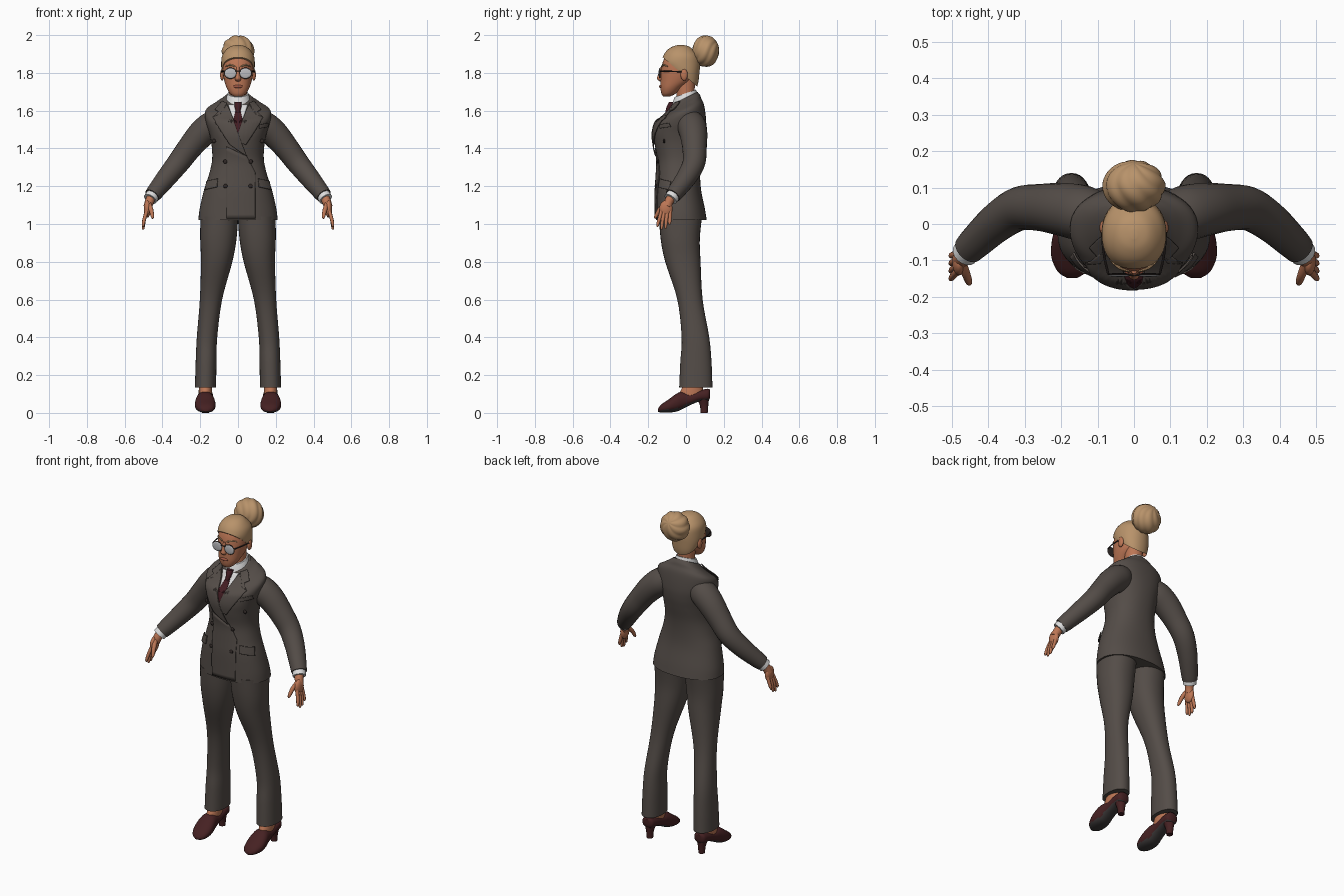
import bpy, bmesh, math
from mathutils import Vector, Matrix
from mathutils.bvhtree import BVHTree

old = bpy.data.objects.get("Cube")
if old:
    bpy.data.objects.remove(old, do_unlink=True)


def material(name, *rgb):
    m = bpy.data.materials.new(name)
    m.use_nodes = True
    m.diffuse_color = (*rgb, 1)
    m.node_tree.nodes["Principled BSDF"].inputs["Base Color"].default_value = (*rgb, 1)
    return m


SUIT = material("suit grey", .088, .073, .064)
SHIRT = material("shirt white", .72, .72, .72)
TIE = material("tie red", .055, .012, .016)
SKIN = material("skin", .5, .18, .09)
LIPS = material("lips", .36, .1, .06)
HAIR = material("blonde hair", .48, .29, .145)
SHOE = material("shoe oxblood", .06, .015, .016)
SOLE = material("sole dark grey", .045, .04, .04)
LENS = material("lens silver", .5, .5, .52)
DARK = material("dark trim", .03, .022, .02)
made = []


# All shapes are drawn in centimetres and scaled to units here
def finish(name, bm, mats, mirror=False, rule=None, thick=0):
    mats = mats if isinstance(mats, list) else [mats]
    for prefix, side in (("left_", 1), ("right_", -1)) if mirror else (("", 1),):
        part = bm.copy()
        bmesh.ops.scale(part, vec=(side * .01, .01, .01), verts=part.verts[:])
        bmesh.ops.recalc_face_normals(part, faces=part.faces[:])
        part.normal_update()
        if rule:
            for f in part.faces:
                f.material_index = rule(f)
        mesh = bpy.data.meshes.new(prefix + name)
        part.to_mesh(mesh)
        part.free()
        ob = bpy.data.objects.new(prefix + name, mesh)
        bpy.context.collection.objects.link(ob)
        for m in mats:
            mesh.materials.append(m)
        if thick:
            mod = ob.modifiers.new("thickness", "SOLIDIFY")
            mod.thickness, mod.offset = thick, 0
        made.append(ob)


# Smooth interpolation between the given rows
def smooth(rows, k=5):
    out, last = [], len(rows) - 1
    for i in range(last):
        near = (rows[max(i - 1, 0)], rows[i], rows[i + 1], rows[min(i + 2, last)])
        for j in range(k):
            t = j / k
            out.append([b + .5 * t * (c - a + t * (2*a - 5*b + 4*c - d + t * (3*b - a - 3*c + d)))
                        for a, b, c, d in zip(*near)])
    return out + [list(rows[-1])]


def skin_rings(rings):
    bm = bmesh.new()
    loops = [[bm.verts.new(p) for p in ring] for ring in rings]
    n = len(loops[0])
    for a, b in zip(loops, loops[1:]):
        for i in range(n):
            bm.faces.new((a[i], a[(i + 1) % n], b[(i + 1) % n], b[i]))
    bm.faces.new(loops[0])
    bm.faces.new(loops[-1])
    bmesh.ops.recalc_face_normals(bm, faces=bm.faces[:])
    return bm


# Rows: position on the axis, centre x, low and high edge, half width
def loft(rows, axis="z", power=2, tilt=0, tilt_from=-50, n=32):
    def bulge(v):
        return math.copysign(abs(v) ** (2 / power), v)
    rings = []
    for t, cx, lo, hi, half in smooth(rows):
        ring = []
        for i in range(n):
            a = math.tau * i / n
            x = cx + half * bulge(math.cos(a))
            d = (lo + hi) / 2 + (hi - lo) / 2 * bulge(math.sin(a))
            lean = tilt * min(max((t - tilt_from) / 10, 0), 1) * d
            ring.append((x, d, t + lean) if axis == "z" else (x, t, d))
        rings.append(ring)
    return skin_rings(rings)


# Rows: x, y, z, radius along a path
def tube(rows, n=16):
    pts = smooth(rows)
    rings = []
    for i, (x, y, z, r) in enumerate(pts):
        ahead = Vector(pts[min(i + 1, len(pts) - 1)][:3]) - Vector(pts[max(i - 1, 0)][:3])
        q = Vector((0, 0, -1)).rotation_difference(ahead)
        rings.append([Vector((x, y, z)) + q @ Vector((r * math.cos(a), r * math.sin(a), 0))
                      for a in (math.tau * k / n for k in range(n))])
    return skin_rings(rings)


def ball(name, mat, loc, size, mirror=False):
    bm = bmesh.new()
    bmesh.ops.create_uvsphere(bm, u_segments=24, v_segments=14, radius=1)
    bmesh.ops.scale(bm, vec=size, verts=bm.verts[:])
    bmesh.ops.translate(bm, vec=loc, verts=bm.verts[:])
    finish(name, bm, mat, mirror)


# Jacket body
torso = loft([(102, 0, -16, 11, 21), (108, 0, -16, 10, 20.3), (118, 0, -16, 8, 18),
              (126, 0, -15.5, 7.5, 15.4), (134, 0, -15.2, 8, 13.7), (142, 0, -16.5, 9.5, 14),
              (148, 0, -17, 10.5, 15.2), (154, 0, -15.5, 10.7, 17), (160, 0, -12, 9.6, 17.3),
              (163, 0, -10, 8, 13), (165, 0, -8.5, 7.2, 9.5), (167, 0, -7, 6, 7)],
             power=2.25, tilt=.5, tilt_from=154, n=48)
surface = BVHTree.FromBMesh(torso)
finish("jacket_body", torso, SUIT)


def on_jacket(x, z, lift):
    hit, normal, _, _ = surface.ray_cast(Vector((x, -40, z)), Vector((0, 1, 0)))
    if hit is None:
        hit, normal, _, _ = surface.find_nearest(Vector((x, -8, z)))
    return hit + normal * (lift if normal.y < 0 else -lift)


# Thin cloth panel wrapped on the jacket front, outline in x and z
def plate(name, outline, mat, lift, mirror=False):
    bm = bmesh.new()
    bm.faces.new([bm.verts.new((x, 0, z)) for x, z in outline])
    bmesh.ops.triangulate(bm, faces=bm.faces[:])
    for _ in range(4):
        bmesh.ops.subdivide_edges(bm, edges=bm.edges[:], cuts=1, use_grid_fill=True)
    for v in bm.verts:
        v.co = on_jacket(v.co.x, v.co.z, lift)
    finish(name, bm, mat, mirror, thick=.005)


plate("shirt_front", [(-5, 163), (5, 163), (0, 147)], SHIRT, .2)
plate("tie_blade", [(-1.2, 160), (1.2, 160), (3, 152), (0, 147), (-3, 152)], TIE, .5)
plate("front_overlap", [(-6, 103), (9, 103), (9, 127), (4.5, 136), (-6, 141)], SUIT, .35)
plate("left_lapel", [(5.5, 163), (0, 148), (1.5, 143), (4, 142), (13, 156), (9, 157.5)], SUIT, .8)
plate("right_lapel", [(-5.5, 163), (0, 148), (4.5, 136), (-4, 142), (-13, 156), (-9, 157.5)], SUIT, 1)
plate("jacket_collar", [(5.5, 163.5), (9, 158.2), (12, 160), (8, 164.5)], SUIT, .8, True)
plate("pocket_flap", [(10.5, 124), (16, 122.5), (17, 118), (10.8, 119.5)], SUIT, .6, True)
plate("breast_pocket", [(11, 152.5), (15.5, 153.5), (15.5, 151.5), (11, 150.5)], SUIT, .5)
for label, x, z in (("top", 12.2, 144), ("middle", 6.5, 133), ("lower", 6.5, 120)):
    ball(label + "_button", DARK, on_jacket(x, z, .7), (1.1, .6, 1.1), True)

# Shirt collar and tie knot
finish("shirt_collar", loft([(164.5, 0, -7.9, 6.6, 7), (167, 0, -7, 6, 6.2),
                             (169.3, 0, -6, 5.3, 5.5)], tilt=.35), SHIRT)
finish("tie_knot", loft([(159, 0, -11, -8, 1.1), (162, 0, -10.3, -6, 1.8),
                         (164.5, 0, -9, -6, 1.9)]), TIE)

# Sleeves, cuffs and hands
finish("sleeve", tube([(9, 2, 155, 6.3), (14, 3, 152, 7.6), (19.5, 4, 147.5, 7.3),
                       (25.5, 4.5, 140.5, 6.5), (31.5, 4.2, 132.5, 6), (37.5, .5, 125, 5.4),
                       (43.5, -5, 117.5, 4.6), (45.5, -7, 115, 4.2)], 24), SUIT, True)
finish("cuff", tube([(45, -6.5, 115.5, 3.7), (46.5, -8.2, 113.2, 3.7)]), SHIRT, True)
finish("wrist", tube([(45.5, -7, 115, 2.6), (46.8, -9, 112, 2.4), (47.8, -10, 109, 2.3)]), SKIN, True)
ball("palm", SKIN, (48, -10.6, 108), (1.9, 3.5, 4.6), True)
for i, finger in enumerate(("index", "middle", "ring", "little")):
    drop = (98.5, 97, 97.5, 99.5)[i]
    finish(finger + "_finger",
           tube([(48.3, -12.9 + 1.5 * i, 107, 1), (49.6, -14.2 + 1.9 * i, 102.5, .95),
                 (50.2, -15 + 2.1 * i, drop + 1, .75), (50.2, -15.1 + 2.1 * i, drop, .3)], 10), SKIN, True)
finish("thumb", tube([(47.2, -11, 110.5, 1.4), (46, -14, 107.5, 1.2),
                      (45.3, -16, 104, .9), (45.2, -16.5, 102.8, .3)], 10), SKIN, True)

# Trousers
finish("trouser_leg", loft([(13.5, 17.2, -3.6, 14, 5.6), (27, 16.9, -3, 13.5, 5.5),
                            (40, 16.4, -2.3, 12.3, 5.4), (60, 14.3, -4.6, 8.8, 5.9),
                            (80, 11.3, -11, 7.7, 8.3), (92, 10.4, -13.4, 7.3, 9.6),
                            (104, 9.9, -14.3, 8.5, 10)], power=2.2), SUIT, True)

# Feet and heeled shoes
finish("ankle", loft([(7, 17.3, -4, 9, 3.5), (11, 17.3, -3.2, 9, 3.5), (15, 17.2, -1, 9, 3.5)]), SKIN, True)
shoe = loft([(-14.8, 17, .6, 2.2, 1.4), (-13, 17, .2, 4.5, 4), (-9, 17.3, .2, 7.3, 5.4),
             (-5, 17.4, .7, 10.2, 5.2), (-2, 17.4, 2, 11.2, 4.6), (2, 17.3, 4, 10.6, 4.1),
             (7, 17.2, 6, 11.8, 4), (11.5, 17.2, 6.5, 12.8, 3.6), (12.8, 17.2, 8, 12, 2)],
            axis="y", power=2.3)
finish("shoe", shoe, [SHOE, SOLE], True, rule=lambda f: int(f.normal.z < -.6))
finish("heel", loft([(0, 17.2, 7.8, 11.5, 1.8), (4, 17.2, 7.3, 11.8, 2.1),
                     (8.5, 17.2, 5.5, 12.3, 3.4)]), SHOE, True)

# Neck, head and face
finish("neck", loft([(158, 0, -5, 5, 5.2), (168, 0, -5, 4.5, 4.8), (178, 0, -6, 5, 5)]), SKIN)
finish("head", loft([(167.5, 0, -12, -8.5, 2.2), (169, 0, -13, -5.5, 4.2), (172, 0, -13.5, -2, 6),
                     (176, 0, -13.5, 3, 7.3), (181, 0, -13.2, 5, 8.1), (186, 0, -12.2, 6, 8),
                     (190, 0, -10, 4.5, 6.5), (193, 0, -6, 1, 3)], power=2.15), SKIN)
finish("nose", loft([(175.5, 0, -13.8, -12, 1), (176.8, 0, -15.3, -12, 1.6),
                     (179, 0, -14.8, -12, 1.1), (183, 0, -13.6, -12, .8)]), SKIN)
ball("lips", LIPS, (0, -13.3, 172.8), (2.5, .9, .9))
ball("ear", SKIN, (8.4, -1, 179), (1.1, 1.9, 3.1), True)
finish("eyebrow", tube([(1.5, -13, 183.3), (4, -12.2, 184.2), (6.5, -9.9, 183.5)] and
                       [(1.5, -12.9, 183.3, .4), (4, -12, 184.2, .45), (6.5, -9.8, 183.5, .3)], 8), HAIR, True)

# Glasses
ball("lens_frame", DARK, (4, -13.8, 179.8), (3.4, .35, 3), True)
ball("lens", LENS, (4, -14.1, 179.8), (3, .4, 2.6), True)
finish("glasses_bridge", tube([(-1.5, -14, 181, .3), (1.5, -14, 181, .3)], 8), DARK)
finish("glasses_temple", tube([(7.1, -13.6, 180.8, .35), (8.3, -8, 180.8, .35),
                               (8.8, -.5, 180.5, .35)], 8), DARK, True)

# Swept-back hair, cut along the hairline
hair = loft([(170.5, 0, -2, 5.2, 4.5), (175, 0, -4, 6.5, 6.8), (180, 0, -9, 7.1, 8.5),
             (185, 0, -12.8, 7.4, 8.9), (189, 0, -12, 6.5, 8.4), (192, 0, -10, 4, 6.5),
             (194, 0, -7, 1.5, 4), (194.8, 0, -4, -1.5, .8)], power=2.1, n=40)
bmesh.ops.bisect_plane(hair, geom=hair.verts[:] + hair.edges[:] + hair.faces[:],
                       plane_co=(0, -12, 188), plane_no=(0, .85, 1), clear_inner=True)
bmesh.ops.holes_fill(hair, edges=[e for e in hair.edges if e.is_boundary], sides=0)
finish("hair", hair, HAIR)

# Bun with swirled locks
bun = bmesh.new()
bmesh.ops.create_uvsphere(bun, u_segments=56, v_segments=24, radius=1)
for v in bun.verts:
    swirl = math.atan2(v.co.y, v.co.x) + .7 * v.co.z
    v.co *= 1 - .08 * (1 - abs(math.cos(4 * swirl))) * math.hypot(v.co.x, v.co.y)
bmesh.ops.rotate(bun, matrix=Matrix.Rotation(math.radians(-60), 3, "X"), verts=bun.verts[:])
bmesh.ops.scale(bun, vec=(8.7, 7.2, 8.5), verts=bun.verts[:])
bmesh.ops.translate(bun, vec=(0, 10.4, 191.5), verts=bun.verts[:])
finish("hair_bun", bun, HAIR)

# Smooth shading with sharp edges kept
bpy.ops.object.select_all(action="DESELECT")
for ob in made:
    ob.select_set(True)
bpy.context.view_layer.objects.active = made[0]
bpy.ops.object.shade_smooth_by_angle(angle=math.radians(40))
